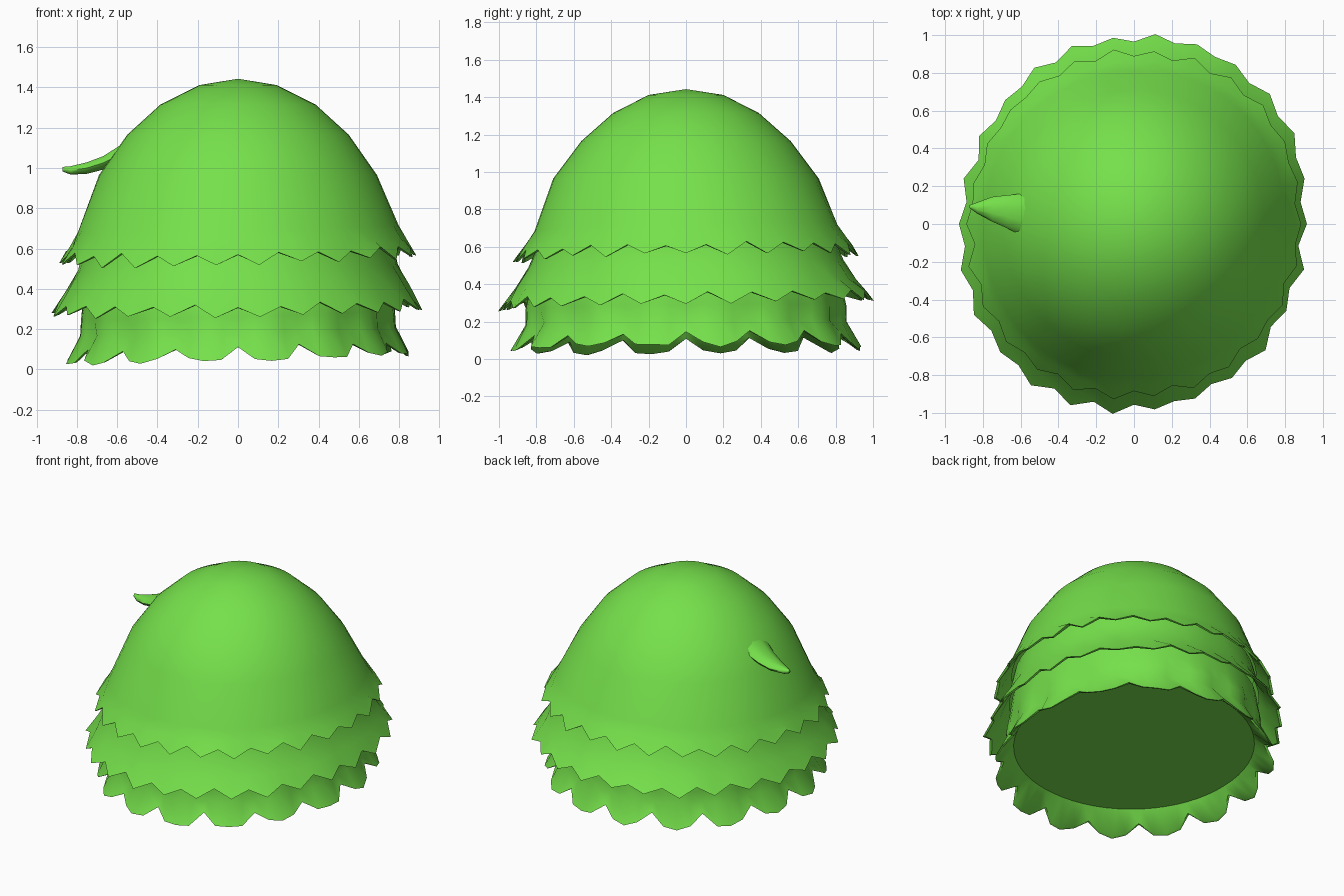
import bpy, bmesh, math, random

if "Cube" in bpy.data.objects:
    bpy.data.objects.remove(bpy.data.objects["Cube"])

random.seed(4)
green = bpy.data.materials.new("leaf_green")
green.diffuse_color = (0.18, 0.75, 0.07, 1)
green.use_nodes = True
green.node_tree.nodes["Principled BSDF"].inputs["Base Color"].default_value = green.diffuse_color


def make_object(name, bm, angle=40):
    bmesh.ops.recalc_face_normals(bm, faces=bm.faces)
    mesh = bpy.data.meshes.new(name)
    bm.to_mesh(mesh)
    bm.free()
    mesh.materials.append(green)
    mesh.polygons.foreach_set("use_smooth", [True] * len(mesh.polygons))
    mesh.set_sharp_from_angle(angle=math.radians(angle))
    obj = bpy.data.objects.new(name, mesh)
    bpy.context.collection.objects.link(obj)
    return obj


def bridge(bm, rings):
    for a, b in zip(rings, rings[1:]):
        n = len(a)
        for i in range(n):
            j = (i + 1) % n
            bm.faces.new((a[i], a[j], b[j], b[i]))


def cap(bm, ring, centre):
    v = bm.verts.new(centre)
    for i in range(len(ring)):
        bm.faces.new((ring[i], ring[(i + 1) % len(ring)], v))


def tier(name, teeth, wave, rows, slope, skew, apex=None, floor=None):
    """Rows are (radius x, radius y, z, radial ruffle, vertical ruffle).
    slope tilts the lower rows, skew widens them along the x = y diagonal."""
    bm = bmesh.new()
    k = len(wave)
    n = teeth * k
    jit = [(random.uniform(-0.010, 0.010), random.uniform(-0.010, 0.010)) for _ in range(n)]
    rings = []
    for rx, ry, z, fr, fz in rows:
        ring = []
        for i in range(n):
            a = 2 * math.pi * i / n
            w = wave[i % k] - 0.5
            s, c = math.sin(a), -math.cos(a)
            d = fr * w + (jit[i][0] if fz else 0)
            if z < 0.8:
                d += skew * max(2 * s * c, 0)
            x, y = (rx + d) * s, (ry + d) * c
            h = z - fz * w + (jit[i][1] if fz else 0)
            if z < 0.9:
                h += slope[0] * x + slope[1] * y
            ring.append(bm.verts.new((x, y, max(h, 0))))
        rings.append(ring)
    bridge(bm, rings)
    if apex is not None:
        cap(bm, rings[0], (0, 0, apex))
    if floor is not None:
        cap(bm, rings[-1], (0, 0, floor))
    return make_object(name, bm)


# Rounded crown with the upper jagged rim, thin shell underneath
tier("crown", 26, (0, 1), [
    (0.19, 0.20, 1.412, 0, 0), (0.385, 0.39, 1.315, 0, 0),
    (0.55, 0.56, 1.165, 0, 0), (0.69, 0.71, 0.965, 0, 0),
    (0.795, 0.81, 0.70, 0, 0), (0.83, 0.855, 0.63, 0.01, 0),
    (0.868, 0.905, 0.568, 0.03, 0.055),
    (0.852, 0.889, 0.568, 0.03, 0.05),
    (0.81, 0.835, 0.63, 0.01, 0), (0.77, 0.79, 0.69, 0, 0)],
    (0.025, 0.02), 0.022, apex=1.443)

# Middle flared skirt
tier("middle_skirt", 26, (0, 1), [
    (0.755, 0.775, 0.69, 0, 0), (0.775, 0.81, 0.58, 0, 0),
    (0.79, 0.84, 0.51, 0, 0), (0.845, 0.90, 0.405, 0.015, 0),
    (0.903, 0.98, 0.312, 0.035, 0.05),
    (0.888, 0.965, 0.312, 0.035, 0.045),
    (0.825, 0.88, 0.405, 0.01, 0), (0.775, 0.82, 0.50, 0, 0)],
    (0.015, 0.022), 0.035)

# Bottom skirt with large scallops and the closed underside
tier("bottom_skirt", 16, (0, 0.8, 1, 0.8), [
    (0.76, 0.81, 0.49, 0, 0), (0.77, 0.84, 0.36, 0, 0),
    (0.775, 0.855, 0.27, 0.02, 0), (0.775, 0.85, 0.19, 0.035, 0),
    (0.83, 0.915, 0.085, 0.06, 0.075),
    (0.815, 0.90, 0.087, 0.06, 0.07), (0.75, 0.79, 0.185, 0, 0)],
    (0.028, 0.01), 0.01, floor=0.185)

# Small pointed side leaf: stations are (x, y, z, half width, half height)
bm = bmesh.new()
rings = []
for x, y, z, hy, hz in [
        (-0.48, 0.05, 1.11, 0.12, 0.08), (-0.60, 0.05, 1.06, 0.11, 0.045),
        (-0.67, 0.065, 1.025, 0.088, 0.035), (-0.75, 0.078, 1.0, 0.066, 0.03),
        (-0.83, 0.085, 0.988, 0.03, 0.022), (-0.87, 0.092, 0.994, 0.008, 0.012)]:
    rings.append([bm.verts.new((x, y + hy * math.cos(t), z + hz * math.sin(t)))
                  for t in [2 * math.pi * i / 10 for i in range(10)]])
bridge(bm, rings)
bm.faces.new(rings[0])
bm.faces.new(rings[-1])
make_object("side_leaf", bm, 50)
